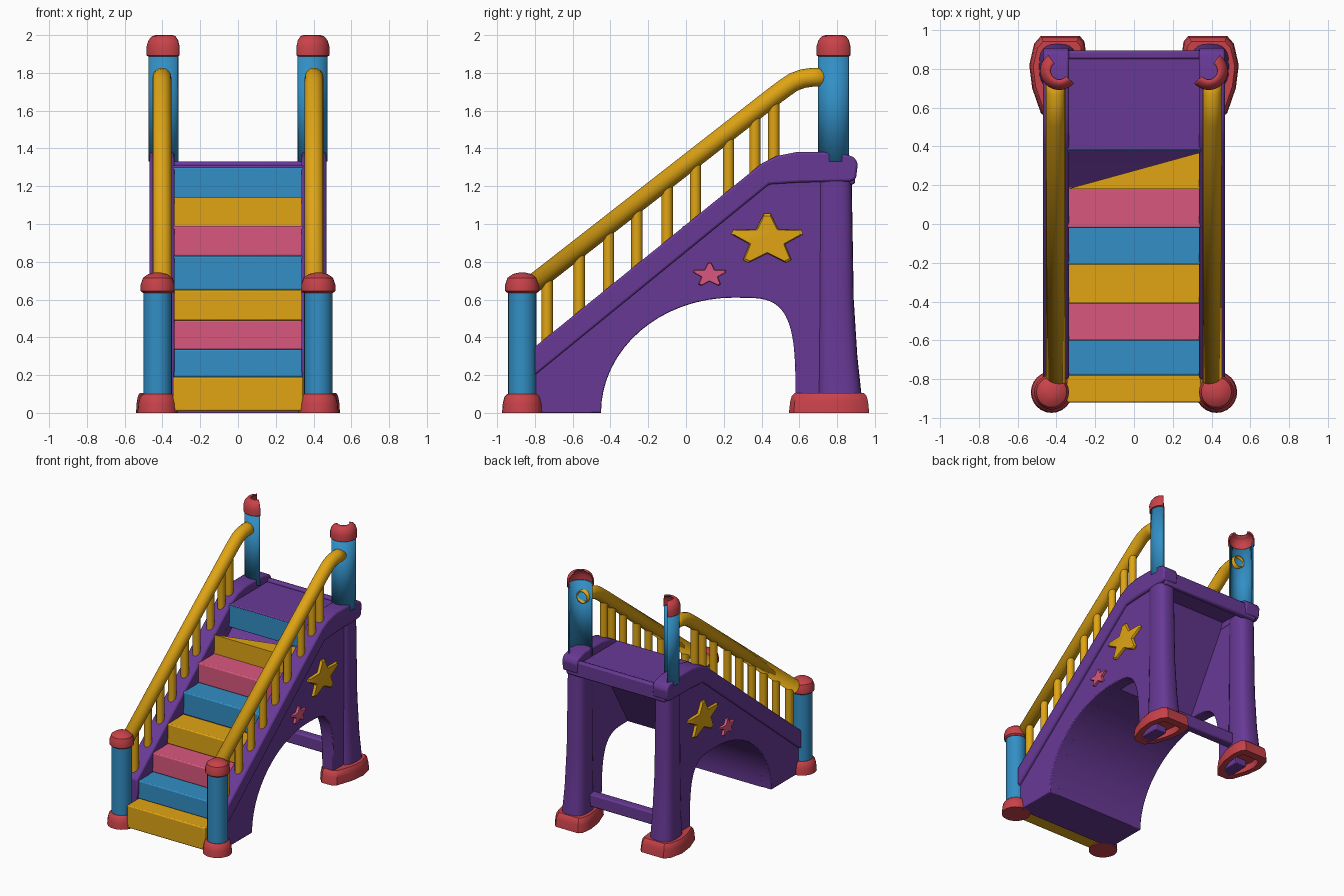
import bpy, bmesh, math
from mathutils import Vector

cube = bpy.data.objects.get("Cube")
if cube:
    bpy.data.objects.remove(cube, do_unlink=True)


def material(name, rgb):
    lin = [((c / 255 + 0.055) / 1.055) ** 2.4 for c in rgb] + [1.0]
    m = bpy.data.materials.new(name)
    m.use_nodes = True
    m.diffuse_color = lin
    m.node_tree.nodes["Principled BSDF"].inputs["Base Color"].default_value = lin
    return m


PURPLE = material("purple", (104, 57, 150))
BLUE = material("blue", (50, 143, 197))
YELLOW = material("yellow", (224, 165, 20))
PINK = material("pink", (218, 87, 126))
RED = material("red", (200, 66, 73))


def finish(name, bm, mat, bevel=0.0, shell=0.0):
    """Turn a bmesh into a smooth-by-angle object with optional modifiers."""
    bmesh.ops.recalc_face_normals(bm, faces=bm.faces)
    me = bpy.data.meshes.new(name)
    bm.to_mesh(me)
    bm.free()
    me.materials.append(mat)
    ob = bpy.data.objects.new(name, me)
    bpy.context.collection.objects.link(ob)
    if shell:
        mod = ob.modifiers.new("shell", 'SOLIDIFY')
        mod.thickness = shell
        mod.offset = 0
    if bevel:
        mod = ob.modifiers.new("bevel", 'BEVEL')
        mod.width = bevel
        mod.segments = 2
        mod.angle_limit = math.radians(35)
    bpy.ops.object.select_all(action='DESELECT')
    ob.select_set(True)
    bpy.context.view_layer.objects.active = ob
    bpy.ops.object.shade_smooth_by_angle(angle=math.radians(35))
    return ob


def loft(name, rings, mat, closed=True, caps=True, **kw):
    """Bridge rings of points that have equal counts."""
    bm = bmesh.new()
    vs = [[bm.verts.new(p) for p in ring] for ring in rings]
    n = len(vs[0])
    for a, b in zip(vs, vs[1:]):
        for i in range(n if closed else n - 1):
            j = (i + 1) % n
            bm.faces.new((a[i], a[j], b[j], b[i]))
    if caps:
        bm.faces.new(vs[0])
        bm.faces.new(vs[-1])
    return finish(name, bm, mat, **kw)


def side_prism(name, pts, x0, x1, mat, bevel=0.0):
    """Extrude a y-z outline along x."""
    return loft(name, [[(x, y, z) for y, z in pts] for x in (x0, x1)], mat, bevel=bevel)


def box(name, xs, ys, zs, mat, bevel=0.01):
    pts = [(ys[0], zs[0]), (ys[1], zs[0]), (ys[1], zs[1]), (ys[0], zs[1])]
    return side_prism(name, pts, xs[0], xs[1], mat, bevel)


def lathe(name, cx, cy, profile, mat, arc=None, n=24):
    """Turn (radius, z) pairs about a vertical axis; arc gives an open shell."""
    a0, a1 = arc or (0, 360)
    count = n + 1 if arc else n
    angs = [math.radians(a0 + (a1 - a0) * i / n) for i in range(count)]
    rings = [[(cx + r * math.cos(a), cy + r * math.sin(a), z) for a in angs]
             for r, z in profile]
    return loft(name, rings, mat, closed=not arc, caps=not arc,
                shell=0.01 if arc else 0)


def tube(name, path, r, mat, caps=True, n=16):
    """Sweep a circle along a path lying in a y-z plane."""
    path = [Vector(p) for p in path]
    rings = []
    for i, p in enumerate(path):
        t = (path[min(i + 1, len(path) - 1)] - path[max(i - 1, 0)]).normalized()
        u = Vector((1, 0, 0))
        v = t.cross(u)
        rings.append([p + r * (math.cos(k * math.tau / n) * u + math.sin(k * math.tau / n) * v)
                      for k in range(n)])
    return loft(name, rings, mat, caps=caps, shell=0 if caps else 0.008)


def arch(a0, a1, steps):
    """Arch opening: elliptic at the front, squarer at the back."""
    out = []
    for i in range(steps + 1):
        a = math.radians(a0 + (a1 - a0) * i / steps)
        c, s = math.cos(a), math.sin(a)
        if c < 0:
            out.append((0.25 + 0.7 * c, 0.61 * s))
        else:
            out.append((0.25 + 0.33 * math.sqrt(c), 0.61 * math.sqrt(max(s, 0))))
    return out


def star(name, s, cy, cz, ry, rz, mat):
    pts = []
    for i in range(10):
        k = 1.0 if i % 2 == 0 else 0.52
        a = math.pi / 2 + i * math.pi / 5
        # blunt the tips with two points each
        for d in ((-0.09, 0.09) if i % 2 == 0 else (-0.04, 0.04)):
            pts.append((math.cos(a + d) * k, math.sin(a + d) * k))
    rings = [[(s * x, cy + f * ry * y, cz + f * rz * z) for y, z in pts]
             for x, f in ((0.43, 1), (0.453, 1), (0.462, 0.92))]
    loft(name, rings, mat)


def rail_z(y):
    return 0.69 + (y + 0.8) * 0.78


def panel_z(y):
    return 0.35 + (y + 0.8) * 0.808


# Stairs
fronts = [-0.92, -0.78, -0.6, -0.41, -0.21, -0.02]
tops = [0.01, 0.19, 0.335, 0.49, 0.65, 0.83, 0.99]
for i, y in enumerate(fronts):
    box(f"step_{i + 1}", (-0.345, 0.345), (y, y + 0.21), (tops[i], tops[i + 1]),
        (YELLOW, BLUE, PINK)[i % 3], 0.008)
wedge = [(-0.345, 0.18), (0.345, 0.18), (0.345, 0.37)]
loft("step_7_wedge", [[(x, y, z) for x, y in wedge] for z in (0.985, 1.14)], YELLOW)
box("top_riser", (-0.345, 0.345), (0.37, 0.39), (1.13, 1.3), BLUE, 0.005)

# Underside body and platform
body = [(-0.8, 0.0), (-0.8, 0.12), (0.2, 0.93), (0.42, 1.12), (0.58, 1.28), (0.64, 1.28)]
side_prism("stair_underside", body + arch(90, 180, 16), -0.36, 0.36, PURPLE)
box("platform", (-0.4, 0.4), (0.38, 0.88), (1.27, 1.31), PURPLE, 0.008)
box("platform_back_rim", (-0.44, 0.44), (0.85, 0.895), (1.21, 1.33), PURPLE, 0.012)
box("leg_crossbar", (-0.4, 0.4), (0.72, 0.79), (0.14, 0.24), PURPLE)

panel = [(-0.8, 0.0), (-0.8, 0.34), (0.4, 1.3), (0.78, 1.3), (0.78, 0.0)]
trim = [(-0.8, 0.2), (-0.8, 0.35), (0.4, 1.32), (0.48, 1.36), (0.58, 1.38), (0.8, 1.38),
        (0.89, 1.355), (0.91, 1.32), (0.9, 1.24), (0.87, 1.225), (0.6, 1.22), (0.44, 1.21)]
foot = [(0.28, 0.97), (0.48, 0.97), (0.515, 0.93), (0.54, 0.82), (0.525, 0.7), (0.48, 0.57),
        (0.44, 0.545), (0.36, 0.545), (0.31, 0.6), (0.26, 0.74), (0.245, 0.86), (0.255, 0.94)]
fx, fy = 0.395, 0.765

for s, side in ((1, "left"), (-1, "right")):
    # Side panel with arch and raised edge
    side_prism(f"side_panel_{side}", panel + arch(0, 180, 36), s * 0.34, s * 0.443, PURPLE, 0.006)
    side_prism(f"side_trim_{side}", trim, s * 0.335, s * 0.468, PURPLE, 0.012)
    star(f"large_star_{side}", s, 0.43, 0.915, 0.195, 0.14, YELLOW)
    star(f"small_star_{side}", s, 0.125, 0.73, 0.09, 0.066, PINK)

    # Flared back leg and hollow foot
    rings = []
    for z, cx, cy, rx, ry in ((0.06, 0.392, 0.815, 0.1, 0.118), (0.3, 0.39, 0.802, 0.088, 0.105),
                              (0.6, 0.39, 0.793, 0.08, 0.095), (1.25, 0.39, 0.787, 0.075, 0.09)):
        ring = []
        for k in range(24):
            c, d = math.cos(k * math.tau / 24), math.sin(k * math.tau / 24)
            ring.append((s * (cx + rx * math.copysign(abs(c) ** 0.7, c)),
                         cy + ry * math.copysign(abs(d) ** 0.7, d), z))
        rings.append(ring)
    loft(f"back_leg_{side}", rings, PURPLE)
    loft(f"back_foot_{side}",
         [[(s * (fx + (x - fx) * f), fy + (y - fy) * f, z) for x, y in foot]
          for f, z in ((0.62, 0.05), (0.68, 0.0), (1.0, 0.0), (0.97, 0.06), (0.93, 0.09), (0.86, 0.105))],
         RED)

    # Back post: open half shell with half cap
    arc = (125, 320) if s < 0 else (-140, 55)
    lathe(f"back_post_{side}", s * 0.385, 0.79, [(0.085, 1.33), (0.085, 1.9)], BLUE, arc)
    lathe(f"back_cap_{side}", s * 0.385, 0.79,
          [(0.085, 1.89), (0.094, 1.895), (0.094, 1.94), (0.085, 1.97), (0.068, 1.99), (0.045, 1.997)],
          RED, arc)

    # Front post
    px, py = s * 0.425, -0.867
    lathe(f"front_post_{side}", px, py, [(0.075, 0.05), (0.075, 0.66)], BLUE)
    lathe(f"front_cap_{side}", px, py,
          [(0.078, 0.635), (0.09, 0.645), (0.09, 0.68), (0.078, 0.715), (0.05, 0.735), (0.02, 0.742)], RED)
    lathe(f"front_foot_{side}", px, py,
          [(0.107, 0.0), (0.103, 0.05), (0.094, 0.085), (0.078, 0.1)], RED)

    # Handrail and balusters
    rx = s * 0.403
    path = [(-0.82, rail_z(-0.82)), (0.48, rail_z(0.48)), (0.53, 1.725), (0.57, 1.752),
            (0.62, 1.77), (0.67, 1.777), (0.745, 1.777)]
    tube(f"handrail_{side}", [(rx, y, z) for y, z in path], 0.046, YELLOW, caps=False)
    for i, y in enumerate((-0.735, -0.565, -0.41, -0.26, -0.1, 0.05, 0.225, 0.365, 0.465)):
        z0 = min(panel_z(y), 1.33) - 0.04
        tube(f"baluster_{side}_{i + 1}", [(rx, y, z0), (rx, y, rail_z(y))], 0.03, YELLOW, n=12)
